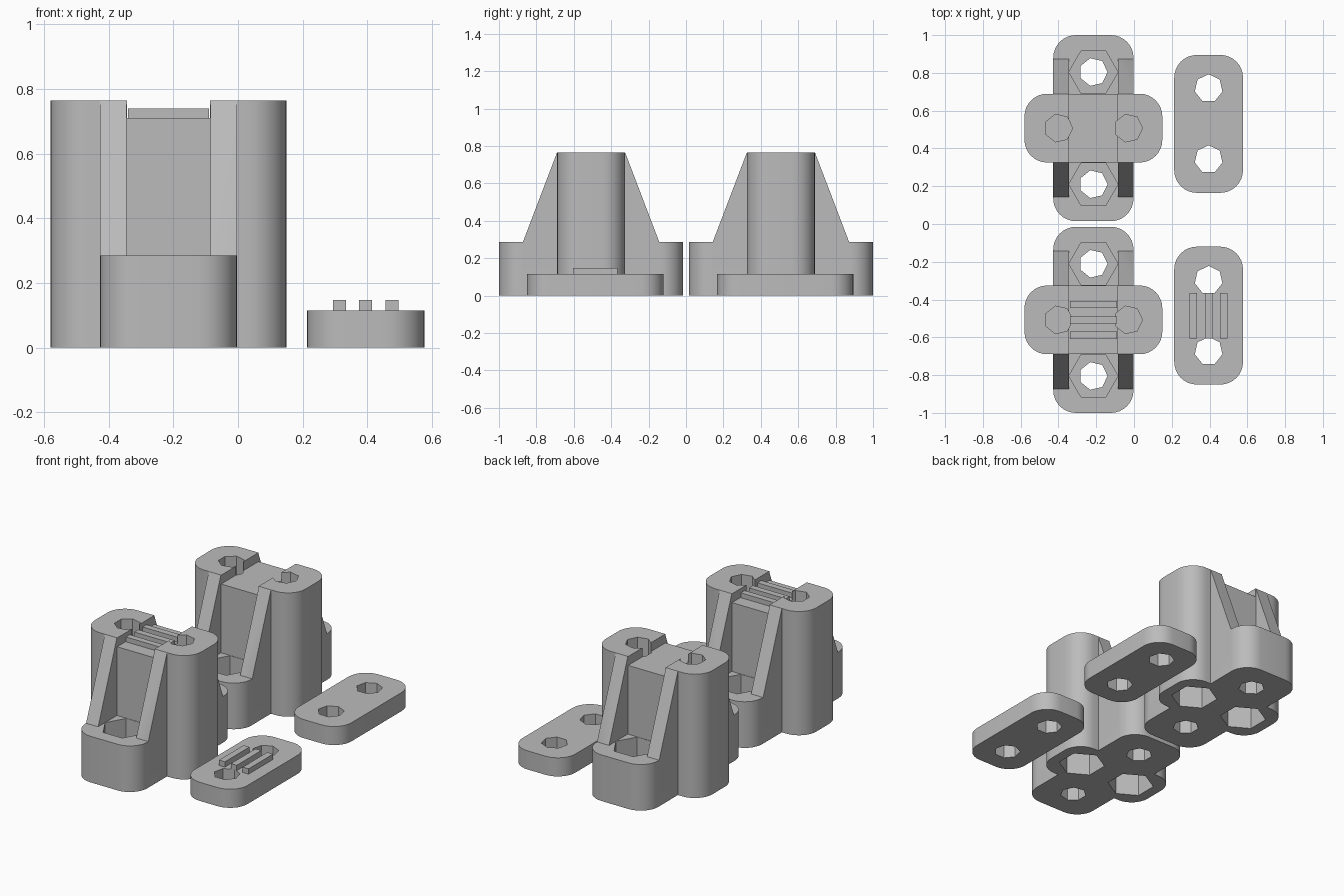
import bpy, bmesh, math
from mathutils import Vector

cube = bpy.data.objects.get("Cube")
if cube:
    bpy.data.objects.remove(cube, do_unlink=True)

grey = bpy.data.materials.new("plain_grey")
grey.use_nodes = True
COLOR = (0.5, 0.5, 0.5, 1)
grey.diffuse_color = COLOR
grey.node_tree.nodes["Principled BSDF"].inputs["Base Color"].default_value = COLOR

TOP, BASE, PLATE = 0.765, 0.285, 0.115
NOTCH = 0.71
BOLT_R, NUT_R = 0.075, 0.133


def extruded(name, points, direction):
    """Solid made by sweeping a closed 3D outline along a direction."""
    bm = bmesh.new()
    face = bm.faces.new([bm.verts.new(p) for p in points])
    swept = bmesh.ops.extrude_face_region(bm, geom=[face])
    moved = [v for v in swept["geom"] if isinstance(v, bmesh.types.BMVert)]
    bmesh.ops.translate(bm, verts=moved, vec=Vector(direction))
    bmesh.ops.recalc_face_normals(bm, faces=bm.faces)
    mesh = bpy.data.meshes.new(name)
    bm.to_mesh(mesh)
    bm.free()
    mesh.materials.append(grey)
    obj = bpy.data.objects.new(name, mesh)
    bpy.context.collection.objects.link(obj)
    return obj


def rounded_block(name, cx, cy, w, d, z0, z1, r=0.12, steps=8):
    pts = []
    corners = [(1, 1), (-1, 1), (-1, -1), (1, -1)]
    for i, (sx, sy) in enumerate(corners):
        for k in range(steps + 1):
            a = math.pi / 2 * (i + k / steps)
            pts.append((cx + sx * (w / 2 - r) + r * math.cos(a),
                        cy + sy * (d / 2 - r) + r * math.sin(a), z0))
    return extruded(name, pts, (0, 0, z1 - z0))


def prism(name, cx, cy, r, sides, z0, z1, turn=0.0):
    angles = [turn + math.tau * i / sides for i in range(sides)]
    pts = [(cx + r * math.cos(a), cy + r * math.sin(a), z0) for a in angles]
    return extruded(name, pts, (0, 0, z1 - z0))


def box(name, x0, x1, y0, y1, z0, z1):
    pts = [(x0, y0, z0), (x1, y0, z0), (x1, y1, z0), (x0, y1, z0)]
    return extruded(name, pts, (0, 0, z1 - z0))


def combine(target, tool, operation):
    """Apply a boolean and discard the tool."""
    mod = target.modifiers.new("cut", "BOOLEAN")
    mod.operation, mod.solver, mod.object = operation, "EXACT", tool
    bpy.context.view_layer.update()
    graph = bpy.context.evaluated_depsgraph_get()
    mesh = bpy.data.meshes.new_from_object(target.evaluated_get(graph))
    target.modifiers.clear()
    target.data = mesh
    bpy.data.objects.remove(tool, do_unlink=True)


def smooth(obj):
    bpy.ops.object.select_all(action="DESELECT")
    obj.select_set(True)
    bpy.context.view_layer.objects.active = obj
    bpy.ops.object.shade_smooth_by_angle(angle=math.radians(25))


def mount(side, cx, cy, toothed):
    # Column and foot crossing at right angles
    body = rounded_block(side + "_mount", cx, cy, 0.73, 0.364, 0, TOP)
    foot = rounded_block("foot", cx, cy, 0.425, 0.985, 0, BASE)
    combine(body, foot, "UNION")

    # Sloping ribs on both sides of the column
    for x0 in (-0.2125, 0.13):
        outline = [(-0.365, 0.15), (0.365, 0.15), (0.365, BASE),
                   (0.182, TOP), (-0.182, TOP), (-0.365, BASE)]
        rib = extruded("rib", [(cx + x0, cy + y, z) for y, z in outline],
                       (0.0825, 0, 0))
        combine(body, rib, "UNION")

    # Saddle notch across the top
    combine(body, box("notch", cx - 0.128, cx + 0.128, cy - 0.4, cy + 0.4,
                      NOTCH, TOP + 0.1), "DIFFERENCE")

    for s in (-1, 1):
        # Foot bolt holes with hexagonal pockets from above
        y = cy + s * 0.297
        combine(body, prism("hole", cx, y, BOLT_R, 7, -0.1, 0.2), "DIFFERENCE")
        combine(body, prism("pocket", cx, y, 0.13, 6, PLATE, BASE + 0.05),
                "DIFFERENCE")
        # Clamp bolt holes from above, nut pockets from below
        x = cx + s * 0.185
        combine(body, prism("hole", x, cy, BOLT_R, 7, 0.31, TOP + 0.1),
                "DIFFERENCE")
        combine(body, prism("pocket", x, cy, NUT_R, 6, -0.1, 0.3, math.pi / 2),
                "DIFFERENCE")
    smooth(body)

    # Gripping teeth in the notch
    if toothed:
        for i in (-1, 0, 1):
            y = cy + i * 0.081
            box(f"{side}_mount_tooth_{i + 2}", cx - 0.125, cx + 0.125,
                y - 0.019, y + 0.019, NOTCH - 0.002, 0.74)


def clamp(side, cx, cy, toothed):
    plate = rounded_block(side + "_clamp_plate", cx, cy, 0.364, 0.73, 0, PLATE)
    for s in (-1, 1):
        hole = prism("hole", cx, cy + s * 0.188, BOLT_R, 7, -0.1, 0.3, math.pi / 2)
        combine(plate, hole, "DIFFERENCE")
    smooth(plate)
    if toothed:
        for i in (-1, 0, 1):
            x = cx + i * 0.081
            box(f"{side}_clamp_tooth_{i + 2}", x - 0.02, x + 0.02,
                cy - 0.12, cy + 0.12, PLATE - 0.002, 0.148)


mount("rear", -0.215, 0.5075, False)
mount("front", -0.215, -0.5075, True)
clamp("rear", 0.395, 0.53, False)
clamp("front", 0.395, -0.485, True)
